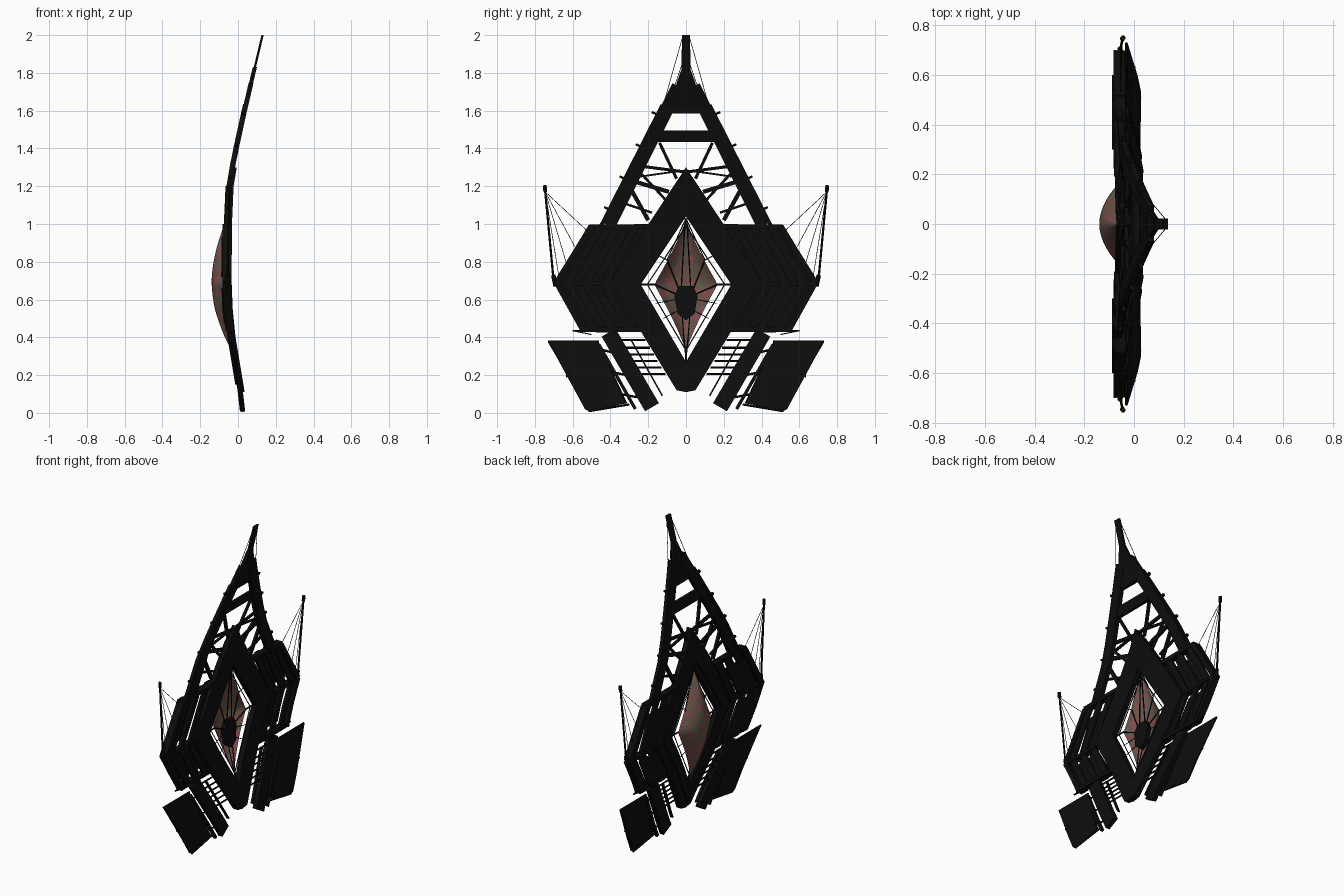
import bpy, bmesh, math, random
from mathutils import Vector

if "Cube" in bpy.data.objects:
    bpy.data.objects.remove(bpy.data.objects["Cube"])

random.seed(4)
SPINE = [(0, .025), (.13, .01), (.4, -.035), (.55, -.05), (.7, -.056), (1.0, -.054),
         (1.2, -.045), (1.32, -.025), (1.45, .002), (1.6, .035), (1.75, .07), (2.0, .13)]


def sx(z):
    # fore-aft bend of the whole structure at height z
    for (a, xa), (b, xb) in zip(SPINE, SPINE[1:]):
        if z <= b:
            return xa + (xb - xa) * (max(z, 0) - a) / (b - a)
    return SPINE[-1][1]


def material(name, c):
    m = bpy.data.materials.new(name)
    m.diffuse_color = (*c, 1)
    m.use_nodes = True
    m.node_tree.nodes["Principled BSDF"].inputs["Base Color"].default_value = m.diffuse_color
    return m


BLACK = material("black", (.004, .004, .004))


def finish(name, bm, mirror=True):
    bmesh.ops.recalc_face_normals(bm, faces=bm.faces)
    me = bpy.data.meshes.new(name)
    bm.to_mesh(me)
    bm.free()
    ob = bpy.data.objects.new(name, me)
    bpy.context.collection.objects.link(ob)
    me.materials.append(BLACK)
    if mirror:
        m = ob.modifiers.new("mirror", 'MIRROR')
        m.use_axis = (False, True, False)
    return ob


def add_plate(bm, pts, off, t):
    # flat outline in (y, z), thickened along x, sliced and bent along the spine
    tmp = bmesh.new()
    f = tmp.faces.new([tmp.verts.new((off - t / 2, y, z)) for y, z in pts])
    r = bmesh.ops.extrude_face_region(tmp, geom=[f])
    bmesh.ops.translate(tmp, vec=(t, 0, 0),
                        verts=[g for g in r['geom'] if isinstance(g, bmesh.types.BMVert)])
    for z, _ in SPINE[1:-1]:
        bmesh.ops.bisect_plane(tmp, geom=tmp.verts[:] + tmp.edges[:] + tmp.faces[:],
                               plane_co=(0, 0, z), plane_no=(0, 0, 1))
    for v in tmp.verts:
        v.co.x += sx(v.co.z)
    me = bpy.data.meshes.new("tmp")
    tmp.to_mesh(me)
    tmp.free()
    bm.from_mesh(me)
    bpy.data.meshes.remove(me)


def plates(name, outlines, off=0, t=.026, mirror=True):
    bm = bmesh.new()
    for pts in outlines:
        add_plate(bm, pts, off, t)
    return finish(name, bm, mirror)


def bar(p, q, w):
    p, q = Vector(p), Vector(q)
    d = (q - p).normalized()
    n = Vector((-d.y, d.x)) * w / 2
    return [tuple(v) for v in (p + n, p - n, q - n, q + n)]


def rods(name, lines, mirror=True):
    # thin six-sided rods: (start yz, end yz, radius, x offset start, x offset end)
    bm = bmesh.new()
    for p, q, r, o1, o2 in lines:
        a = Vector((sx(p[1]) + o1, *p))
        b = Vector((sx(q[1]) + o2, *q))
        d = b - a
        m = d.to_track_quat('Z', 'Y').to_matrix().to_4x4()
        m.translation = (a + b) / 2
        bmesh.ops.create_cone(bm, cap_ends=True, segments=6, radius1=r, radius2=r,
                              depth=d.length, matrix=m)
    return finish(name, bm, mirror)


def lerp(a, b, t):
    return (a[0] + (b[0] - a[0]) * t, a[1] + (b[1] - a[1]) * t)


# spire and upper truss
plates("spire", [[(-.024, 1.7), (.024, 1.7), (.022, 2.0), (-.022, 2.0)]], 0, .012, False)
plates("apex_plate", [[(-.1, 1.585), (.1, 1.585), (.045, 1.76), (.02, 1.83), (-.02, 1.83), (-.045, 1.76)]],
       0, .022, False)
plates("truss_beam", [bar((.04, 1.73), (.41, .99), .07)])
plates("truss_cross_beam", [[(-.17, 1.435), (.17, 1.435), (.14, 1.495), (-.14, 1.495)]], 0, .02, False)
plates("truss_outer_rail", [bar((.125, 1.63), (.46, .97), .02)], -.005, .022)
plates("rail_links", [bar((.04 + .37 * k, 1.73 - .74 * k), (.10 + .37 * k, 1.755 - .74 * k), .012)
                      for k in (.22, .45, .68, .9)], -.005, .015)
plates("truss_braces", [bar((0, 1.275), (.23, 1.305), .016), bar((.14, 1.43), (.05, 1.24), .016),
                        bar((.04, 1.28), (.25, 1.25), .01), bar((.09, 1.17), (.29, 1.23), .022),
                        bar((.11, 1.13), (.24, 1.27), .014), bar((.20, 1.02), (.30, 1.2), .022),
                        bar((.18, 1.06), (.33, 1.11), .012)], 0, .015)
rods("spire_stays", [((.018, 1.99), (.12, 1.63), .0018, 0, 0), ((.02, 1.85), (.07, 1.7), .0018, 0, 0)])

# diamond frame around the sail
top_i, side_i, low_i = (0, 1.04), (.24, .68), (0, .27)
plates("diamond_frame", [
    [top_i, side_i, (.41, .68), (0, 1.3)],
    [side_i, low_i, (0, .11), (.05, .12), (.39, .68)]], .005, .034)
plates("frame_back_rim", [[(0, 1.1), (.275, .68), (.35, .68), (0, 1.2)],
                          [(.275, .68), (0, .22), (0, .15), (.33, .68)]], -.012, .018)
rods("inner_rim", [((0, .99), (.205, .68), .003, 0, 0), ((.205, .68), (0, .33), .003, 0, 0),
                   ((.26, .68), (.16, .68), .005, 0, 0)])

# side wings: staggered slats in an upper and a lower bank
hub_in, hub_out = (.36, .68), (.70, .69)
up_in, up_out = (.19, 1.0), (.515, .995)
lo_in, lo_out = (.22, .43), (.55, .43)
for name, a, b, c, d in (("upper_wing", up_in, up_out, hub_in, hub_out),
                         ("lower_wing", hub_in, hub_out, lo_in, lo_out)):
    n = 7
    slats = [[lerp(a, b, i / n), lerp(a, b, (i + 1) / n), lerp(c, d, (i + 1) / n), lerp(c, d, i / n)]
             for i in range(n)]
    plates(name + "_back_slats", slats[0::2], -.021, .012)
    plates(name + "_front_slats", slats[1::2], .008, .014)
plates("wing_edge_beam", [bar((.505, .98), (.685, .69), .03), bar((.685, .69), (.54, .43), .03),
                          bar((.25, .685), (.69, .685), .02), bar((.2, .985), (.51, .985), .025),
                          bar((.22, .44), (.56, .44), .025)], 0, .04)
plates("wing_back_box", [[(.3, .93), (.5, .93), (.6, .72), (.42, .72)],
                         [(.42, .66), (.6, .66), (.5, .47), (.3, .47)]], -.026, .014)
rods("wing_outrigger", [((.4, .43), (.6, .435), .005, 0, 0), ((.6, .435), (.5, .415), .003, 0, 0)])

# masts with fanned stays at the wing tips
rods("mast", [((.70, .69), (.748, 1.2), .006, 0, 0), ((.745, 1.17), (.748, 1.205), .011, 0, 0),
              ((.69, .67), (.703, .73), .012, 0, 0)])
rods("mast_stays", [((.745, 1.17), lerp((.69, .7), (.53, .97), k), .0016, 0, 0)
                    for k in (.1, .35, .65, 1)])

# lower fins, legs and rungs
plates("leg_beam", [bar((.18, .03), (.41, .425), .085)], 0, .028)
plates("leg_rails", [bar((.268, .02), (.46, .36), .017), bar((.125, .09), (.29, .385), .008)], 0, .018)
plates("lower_fin", [[(.47, .378), (.73, .378), (.535, .02), (.515, .01), (.32, .05)]], 0, .01)
rods("fin_edges", [((.46, .378), (.73, .378), .006, 0, 0), ((.318, .05), (.47, .378), .007, 0, 0),
                   ((.51, .009), (.725, .375), .006, 0, 0), ((.3, .045), (.515, .009), .006, 0, 0),
                   ((.60, .2), (.635, .195), .007, 0, 0)])
rods("fin_links", [((.24 + k, .08 + 1.7 * k), (.35 + k * .8, .1 + 1.7 * k), .006, 0, 0)
                   for k in (0, .07, .14)])
rods("rungs", [((.06 + .58 * (z - .12), z), (.22 + .58 * (z - .12), z), .0055, 0, 0)
               for z in (.205, .24, .275, .31, .345, .385)])

# bulging mottled sail
bm = bmesh.new()
NU, NV = 16, 32
rows = []
for j in range(NV + 1):
    z = .32 + .71 * j / NV
    s = (1.03 - z) / .35 if z > .68 else (z - .32) / .36
    s = max(s, .01)
    w = .168 * s ** 1.2
    rows.append([bm.verts.new((sx(z) - .004 - .08 * (1 - (2 * i / NU - 1) ** 2) * math.sin(s * math.pi / 2) ** .9,
                               w * (2 * i / NU - 1), z)) for i in range(NU + 1)])
for r0, r1 in zip(rows, rows[1:]):
    for i in range(NU):
        f = bm.faces.new((r0[i], r0[i + 1], r1[i + 1], r1[i]))
        f.smooth = True
sail = finish("sail", bm, False)
sail.data.materials.clear()
for nm, col in (("rust", (.19, .075, .06)), ("rose", (.27, .07, .10)), ("olive", (.13, .11, .055)),
                ("teal", (.08, .10, .11)), ("umber", (.15, .085, .06))):
    sail.data.materials.append(material("sail_" + nm, col))
for p in sail.data.polygons:
    p.material_index = random.choice((0, 0, 1, 2, 3, 4, 4))

# cockpit pod with sail ribs and rigging
plates("pod", [[(0, .49), (.045, .525), (.062, .62), (.035, .672), (-.035, .672),
                (-.062, .62), (-.045, .525)]], -.015, .03, False)
rods("sail_ribs", [((.025, .66), (.004, 1.03), .004, -.01, 0), ((.04, .66), (.1, .81), .004, -.01, -.01),
                   ((.055, .63), (.168, .68), .004, -.01, 0), ((.1, .81), (.14, .83), .003, -.01, 0),
                   ((.02, .51), (.004, .32), .003, -.01, 0), ((.045, .54), (.12, .5), .002, -.01, 0),
                   ((.1, .81), (.0, 1.03), .003, -.01, 0), ((.055, .6), (.16, .58), .002, -.01, 0),
                   ((.003, .34), (.003, .25), .003, 0, 0)])
